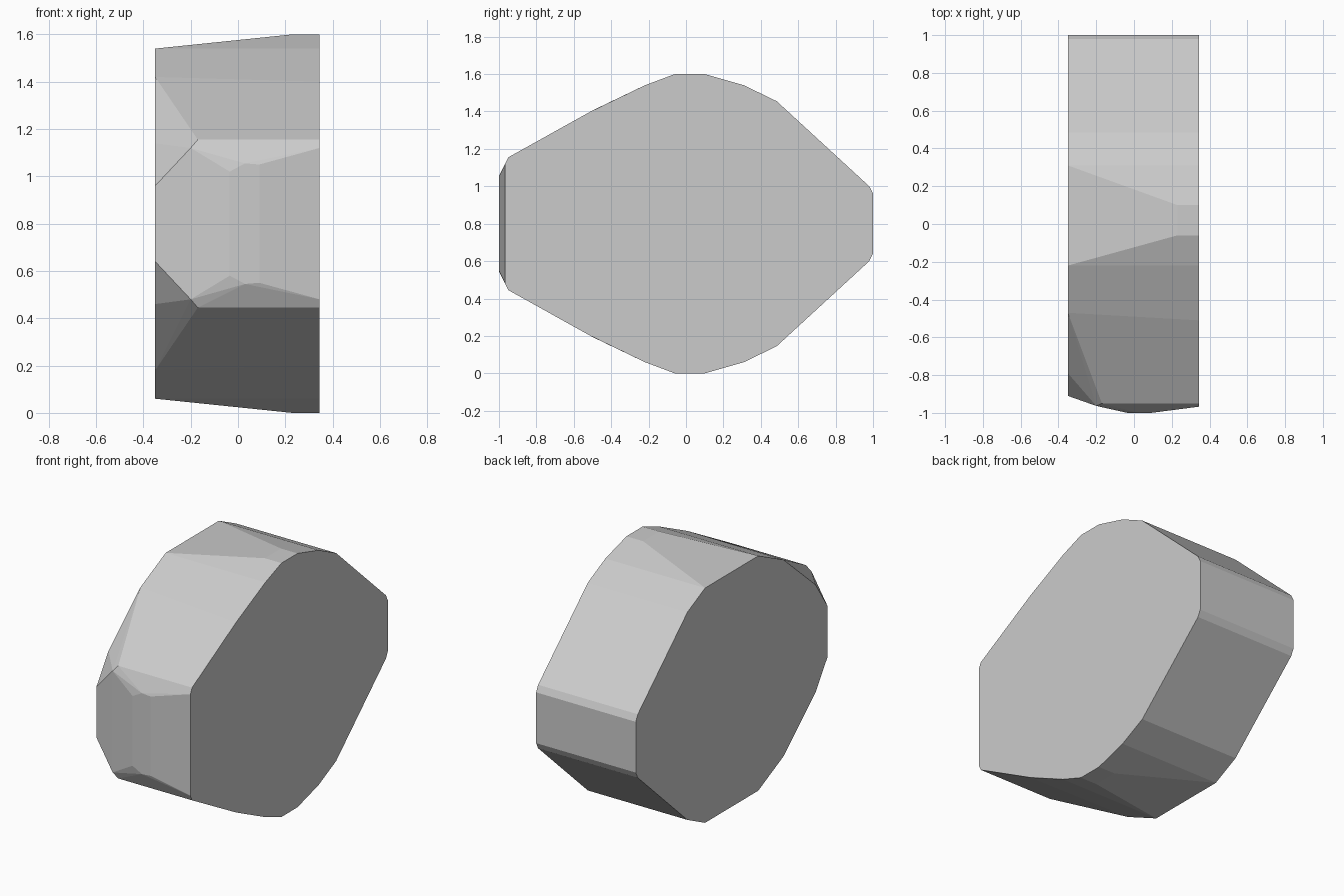
import bpy, bmesh, math

if "Cube" in bpy.data.objects:
    bpy.data.objects.remove(bpy.data.objects["Cube"])

R, L = 0.345, -0.35   # flat side faces
MID = 0.8             # the stone is symmetric above and below this height

# Full-width profile of the back and top (y, z), upper half
shared = [(-0.22, 1.54), (0.31, 1.54), (0.485, 1.455), (0.98, 1.0), (1.0, 0.96)]
points = [(x, y, z) for x in (L, R) for y, z in shared]

# Flat crown
points += [(x, y, 1.6) for x in (0.23, R) for y in (-0.06, 0.1)]

# Front right side, up to its flat face
points += [(R, -0.51, 1.4), (R, -0.95, 1.155), (R, -0.967, 1.12)]

# Chipped front left corner
points += [(L, -0.47, 1.42), (L, -0.79, 1.14), (L, -0.91, 0.96),
           (-0.17, -0.95, 1.155), (-0.2, -0.963, 1.12)]

# Narrow front facet
points += [(-0.035, -1.0, 1.02), (0.03, -1.0, 1.055), (0.09, -1.0, 1.05)]

# Mirror to the lower half and wrap in a convex skin
bm = bmesh.new()
for x, y, z in points:
    bm.verts.new((x, y, z))
    bm.verts.new((x, y, 2 * MID - z))
hull = bmesh.ops.convex_hull(bm, input=bm.verts[:])
loose = [v for v in bm.verts if not v.link_faces]
bmesh.ops.delete(bm, geom=loose, context='VERTS')
bmesh.ops.dissolve_limit(bm, angle_limit=math.radians(1),
                         verts=bm.verts[:], edges=bm.edges[:])
bmesh.ops.recalc_face_normals(bm, faces=bm.faces[:])

mesh = bpy.data.meshes.new("faceted_stone")
bm.to_mesh(mesh)
bm.free()
stone = bpy.data.objects.new("faceted_stone", mesh)
bpy.context.collection.objects.link(stone)
